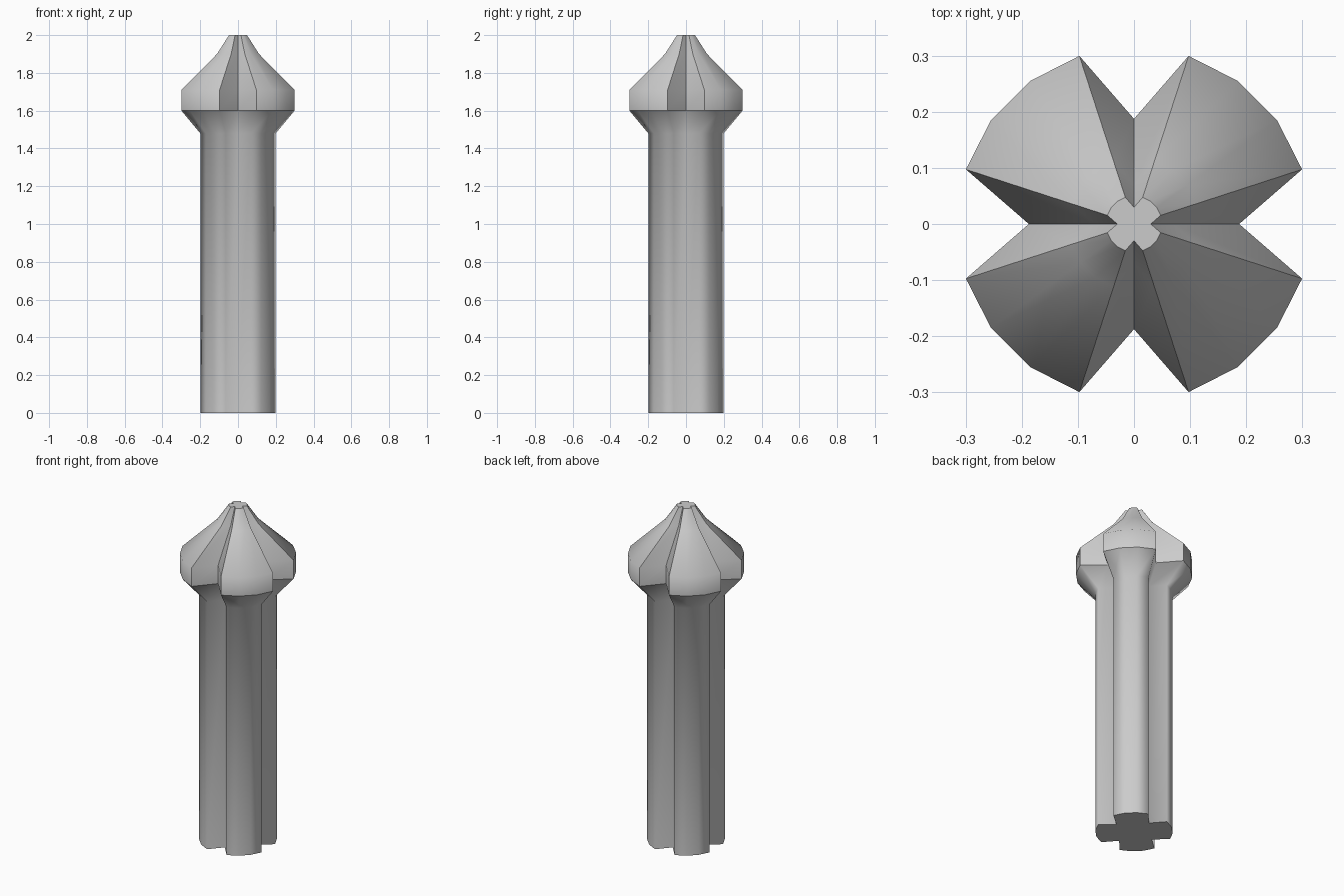
import bpy, bmesh
from math import cos, sin, pi

if "Cube" in bpy.data.objects:
    bpy.data.objects.remove(bpy.data.objects["Cube"])

SIDES = 20
NOTCH = 0.595          # groove depth ratio on every fifth corner
# (radius, height) from the foot up to the tip
PROFILE = [(0.21, 0.0), (0.21, 1.48), (0.315, 1.6), (0.315, 1.71),
           (0.117, 1.9), (0.05, 2.0)]
HEAD = 2               # profile index where the head begins


def ring(bm, radius, z):
    verts = []
    for i in range(SIDES):
        r = radius * (NOTCH if i % 5 == 0 else 1.0)
        a = 2 * pi * i / SIDES
        verts.append(bm.verts.new((r * cos(a), r * sin(a), z)))
    return verts


def sharpen(bm, a, b):
    bm.edges.get((a, b)).smooth = False


# fluted post with pointed head
bm = bmesh.new()
rings = [ring(bm, r, z) for r, z in PROFILE]
for lo, hi in zip(rings, rings[1:]):
    for i in range(SIDES):
        j = (i + 1) % SIDES
        bm.faces.new((lo[i], lo[j], hi[j], hi[i]))
bm.faces.new(rings[0][::-1])
bm.faces.new(rings[-1])
for f in bm.faces:
    f.smooth = True

# crisp rims at the foot, under the head and at the tip
for k in (0, HEAD, len(rings) - 1):
    for i in range(SIDES):
        sharpen(bm, rings[k][i], rings[k][(i + 1) % SIDES])
# crisp groove creases on the head
for k in range(HEAD, len(rings) - 1):
    for i in range(SIDES):
        if i % 5 in (0, 1, 4):
            sharpen(bm, rings[k][i], rings[k + 1][i])

mesh = bpy.data.meshes.new("fluted_post")
bm.to_mesh(mesh)
bm.free()
post = bpy.data.objects.new("fluted_post", mesh)
bpy.context.collection.objects.link(post)
